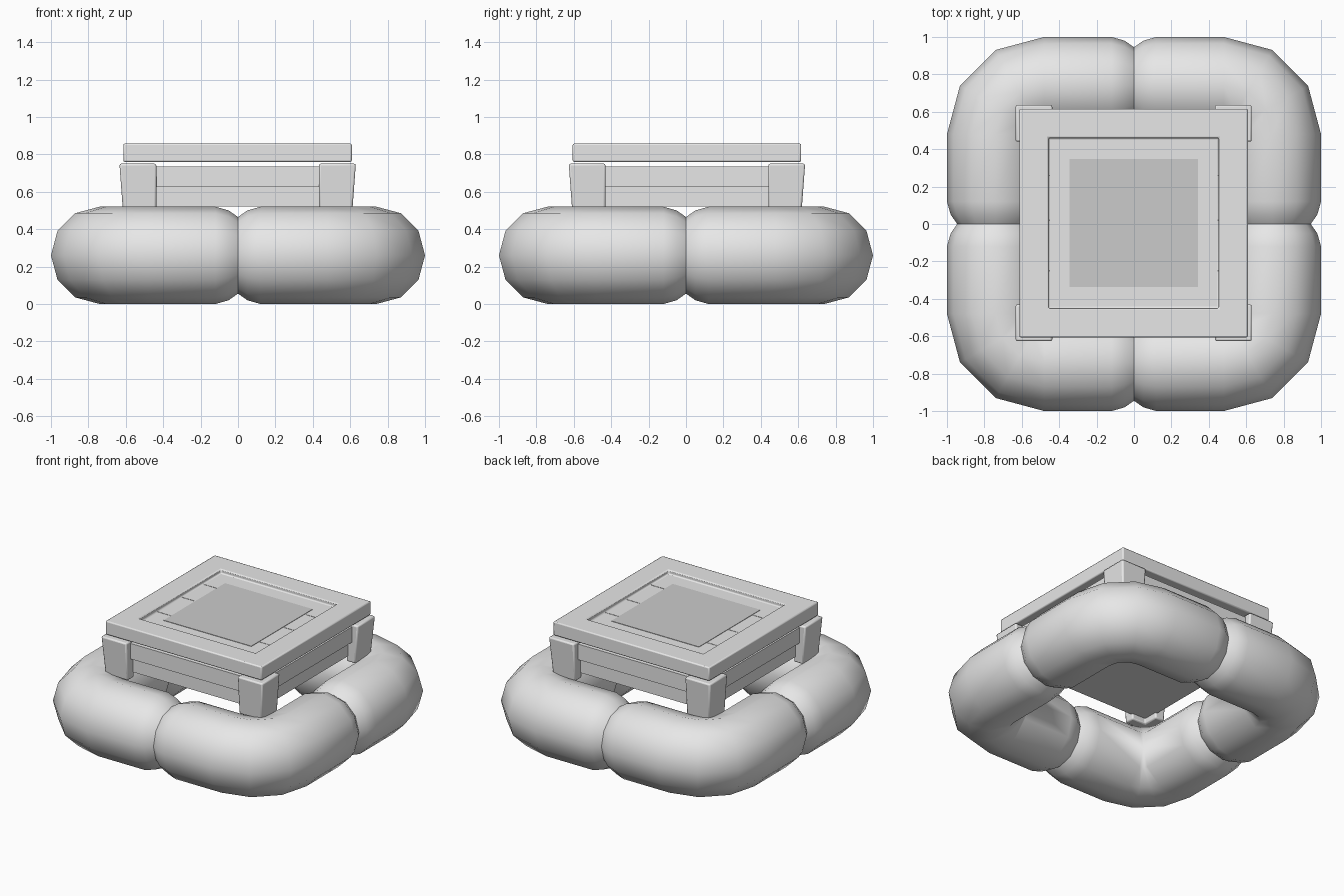
import bpy, bmesh, math
from mathutils import Vector

if "Cube" in bpy.data.objects:
    bpy.data.objects.remove(bpy.data.objects["Cube"])


def material(name, v):
    m = bpy.data.materials.new(name)
    m.diffuse_color = (v, v, v, 1)
    m.use_nodes = True
    m.node_tree.nodes["Principled BSDF"].inputs["Base Color"].default_value = m.diffuse_color
    return m


LIGHT = material("light grey", 0.8)
DARK = material("mid grey", 0.6)
CX, CY = -0.002, 0.005  # slight offset of the upper assembly


def finish(name, bm, mat, bevel=0.0, angle=35):
    bmesh.ops.recalc_face_normals(bm, faces=bm.faces[:])
    me = bpy.data.meshes.new(name)
    bm.to_mesh(me)
    bm.free()
    ob = bpy.data.objects.new(name, me)
    bpy.context.collection.objects.link(ob)
    me.materials.append(mat)
    if bevel:
        b = ob.modifiers.new("Bevel", 'BEVEL')
        b.width, b.segments = bevel, 2
    bpy.ops.object.select_all(action='DESELECT')
    ob.select_set(True)
    bpy.context.view_layer.objects.active = ob
    bpy.ops.object.shade_smooth_by_angle(angle=math.radians(angle))
    return ob


def loft(bm, loops, cap=True):
    rows = [[bm.verts.new(p) for p in loop] for loop in loops]
    for a, b in zip(rows, rows[1:]):
        n = len(a)
        for i in range(n):
            bm.faces.new((a[i], a[(i + 1) % n], b[(i + 1) % n], b[i]))
    if cap:
        bm.faces.new(rows[0])
        bm.faces.new(rows[-1])


def square(h, z):
    return [(CX + sx * h, CY + sy * h, z) for sx, sy in ((-1, -1), (1, -1), (1, 1), (-1, 1))]


def box(name, x0, x1, y0, y1, z0, z1, mat, bevel=0.0):
    bm = bmesh.new()
    loft(bm, [[(x0, y0, z), (x1, y0, z), (x1, y1, z), (x0, y1, z)] for z in (z0, z1)])
    return finish(name, bm, mat, bevel)


# Inflated corner tubes: rounded ends, straight runs and a 90 degree bend
R, C, K = 0.26, 0.74, 0.48
ENDS = ((0.0, 0.205), (0.05, 0.24), (0.12, R))
stations = [((s, C), 0, r) for s, r in ENDS]
for i in range(4):
    a = math.radians(30 * i)
    stations.append(((K + R * math.sin(a), K + R * math.cos(a)), a, R))
stations += [((C, s), math.pi / 2, r) for s, r in reversed(ENDS)]
for q in range(4):
    turn = q * math.pi / 2
    loops = []
    for (x, y), a, r in stations:
        loop = []
        for k in range(12):
            t = k * math.pi / 6
            px = x + math.sin(a) * r * math.cos(t)
            py = y + math.cos(a) * r * math.cos(t)
            loop.append((px * math.cos(turn) - py * math.sin(turn),
                         px * math.sin(turn) + py * math.cos(turn),
                         R + r * math.sin(t)))
        loops.append(loop)
    bm = bmesh.new()
    loft(bm, loops)
    bmesh.ops.remove_doubles(bm, verts=bm.verts[:], dist=0.0005)
    finish(f"corner_tube_{q + 1}", bm, LIGHT, angle=50)

# Body with recessed lower walls under an overhanging upper band
bm = bmesh.new()
loft(bm, [square(0.555, 0.52), square(0.555, 0.625), square(0.585, 0.625), square(0.585, 0.735)])
finish("body", bm, LIGHT)

# Tapered L-shaped corner posts
for q, (sx, sy) in enumerate(((1, 1), (-1, 1), (-1, -1), (1, -1))):
    bm = bmesh.new()
    loops = []
    for o, z in ((0.612, 0.48), (0.632, 0.75)):
        i, t = 0.435, 0.54
        loops.append([(CX + sx * x, CY + sy * y, z) for x, y in
                      ((o, o), (i, o), (i, t), (t, t), (t, i), (o, i))])
    loft(bm, loops)
    finish(f"corner_post_{q + 1}", bm, LIGHT, 0.01)

# Floating lid: raised border around a shallow recess
bm = bmesh.new()
loft(bm, [square(0.611, 0.76), square(0.611, 0.857), square(0.455, 0.857), square(0.455, 0.828)])
finish("lid", bm, LIGHT, 0.008)

# Darker centre panel
h = 0.343
box("centre_panel", CX - h, CX + h, CY - h, CY + h, 0.826, 0.831, DARK)

# Thin seam strips on both sides of the panel
for sx in (-1, 1):
    for n, y in enumerate((0.26, 0.02, -0.25)):
        a, b = sorted((CX + sx * 0.345, CX + sx * 0.45))
        box(f"seam_{'left' if sx < 0 else 'right'}_{n + 1}", a, b, y - 0.003, y + 0.003,
            0.826, 0.83, LIGHT)
